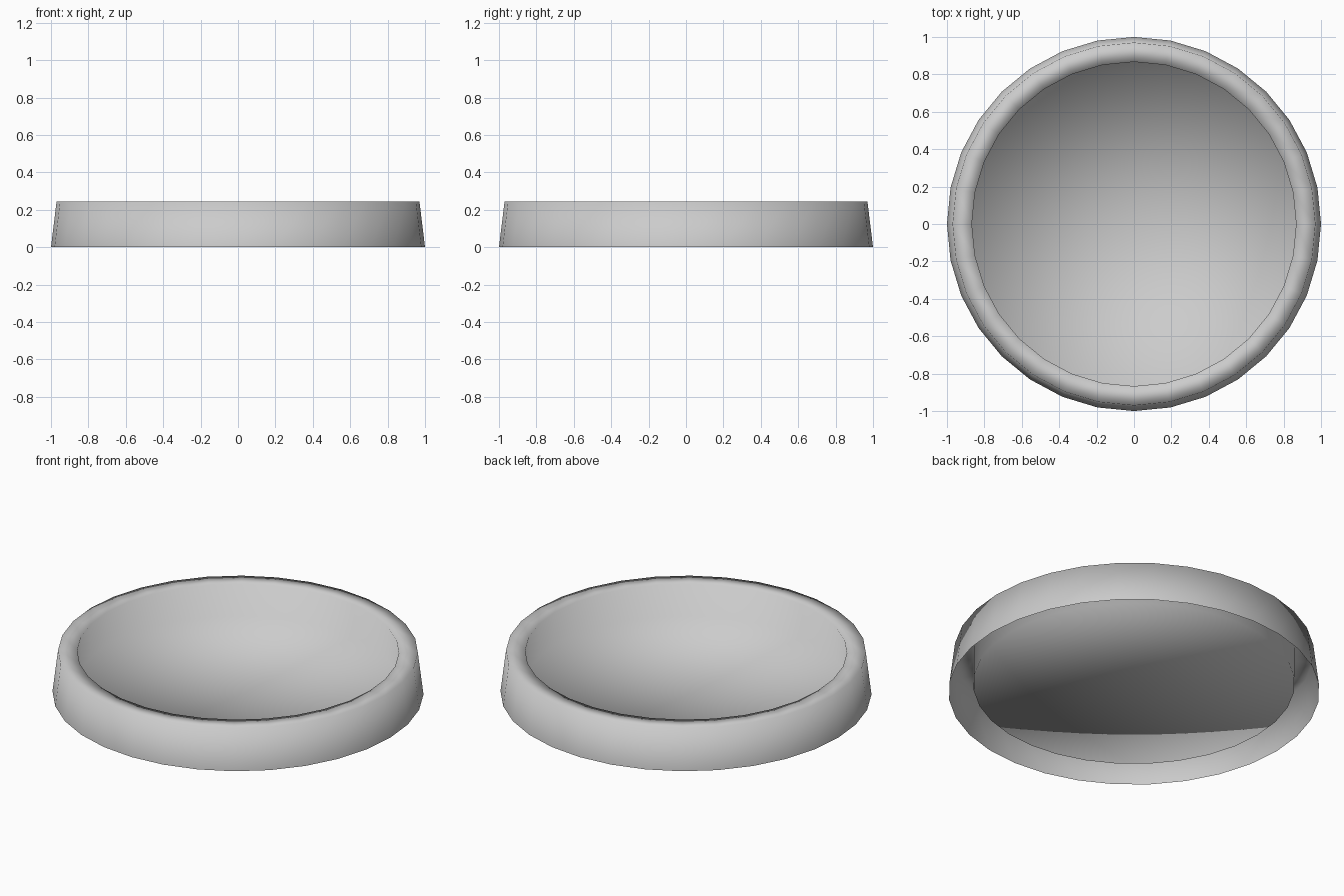
import bpy, bmesh
from math import cos, sin, tau

if "Cube" in bpy.data.objects:
    bpy.data.objects.remove(bpy.data.objects["Cube"])

SIDES = 32
# Profile (radius, height): outer foot, outer lip, inner lip, floor edge
PROFILE = [(1.0, 0.0), (0.97, 0.245), (0.867, 0.245), (0.867, 0.052)]

bm = bmesh.new()
rings = [[bm.verts.new((r * cos(tau * j / SIDES), r * sin(tau * j / SIDES), z))
          for j in range(SIDES)] for r, z in PROFILE]

# Outer skirt, flat rim and inner wall
for a, b in zip(rings, rings[1:]):
    for j in range(SIDES):
        k = (j + 1) % SIDES
        bm.faces.new((a[j], a[k], b[k], b[j]))

# Dish floor as a triangle fan
centre = bm.verts.new((0, 0, PROFILE[-1][1]))
for j in range(SIDES):
    bm.faces.new((rings[-1][j], rings[-1][(j + 1) % SIDES], centre))

# Smooth shading over every edge
for f in bm.faces:
    f.smooth = True

mesh = bpy.data.meshes.new("shallow_dish")
bm.to_mesh(mesh)
bm.free()
dish = bpy.data.objects.new("shallow_dish", mesh)
bpy.context.collection.objects.link(dish)
